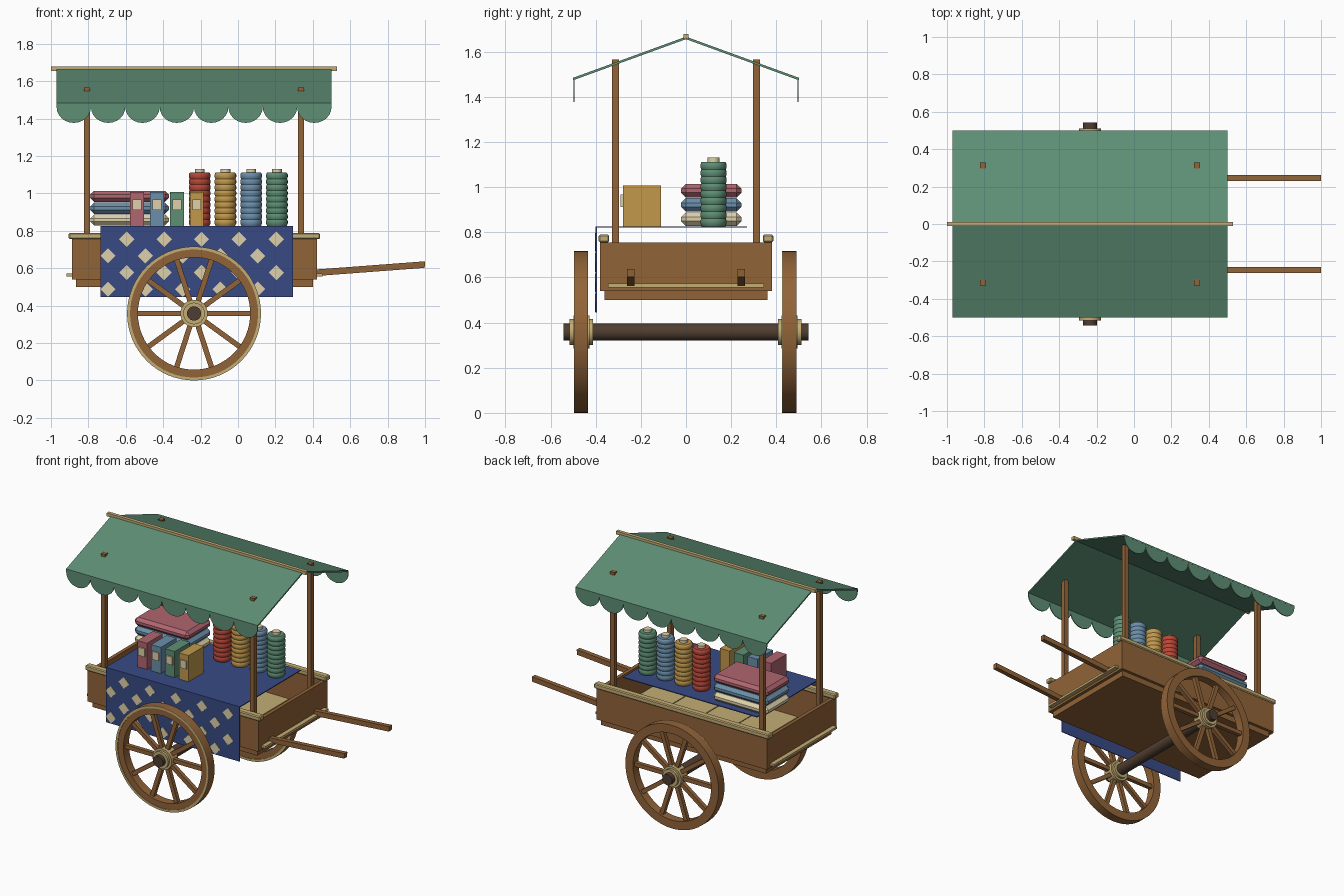
import bpy, bmesh, math
from mathutils import Matrix, Vector

if "Cube" in bpy.data.objects:
    bpy.data.objects.remove(bpy.data.objects["Cube"], do_unlink=True)


def material(name, rgb):
    col = [c / 12.92 if c < 0.04 else ((c + 0.055) / 1.055) ** 2.4 for c in rgb] + [1]
    m = bpy.data.materials.new(name)
    m.use_nodes = True
    m.diffuse_color = col
    m.node_tree.nodes["Principled BSDF"].inputs["Base Color"].default_value = col
    return m


WOOD = material("brown wood", (0.57, 0.39, 0.22))
PALE = material("pale wood", (0.77, 0.68, 0.46))
DARK = material("dark wood", (0.31, 0.24, 0.19))
GREEN = material("canopy green", (0.37, 0.56, 0.46))
NAVY = material("navy cloth", (0.22, 0.29, 0.52))
CREAM = material("cream", (0.87, 0.82, 0.67))
PINK = material("dusty pink", (0.69, 0.40, 0.44))
BLUE = material("soft blue", (0.42, 0.56, 0.67))
GOLD = material("mustard", (0.76, 0.60, 0.30))
RED = material("brick red", (0.72, 0.28, 0.22))


def finish(name, bm, mat, smooth=False):
    bmesh.ops.recalc_face_normals(bm, faces=bm.faces)
    me = bpy.data.meshes.new(name)
    bm.to_mesh(me)
    bm.free()
    me.materials.append(mat)
    ob = bpy.data.objects.new(name, me)
    bpy.context.collection.objects.link(ob)
    if smooth:
        bpy.ops.object.select_all(action="DESELECT")
        bpy.context.view_layer.objects.active = ob
        ob.select_set(True)
        bpy.ops.object.shade_smooth_by_angle(angle=math.radians(35))
    return ob


def box(name, mat, x, y, z, bevel=0.0, segments=1):
    """Box from (min, max) ranges, with optional chamfered edges."""
    bm = bmesh.new()
    lo, hi = Vector((x[0], y[0], z[0])), Vector((x[1], y[1], z[1]))
    bmesh.ops.create_cube(bm, size=1, matrix=Matrix.Translation((lo + hi) / 2) @ Matrix.Diagonal((*(hi - lo), 1)))
    if bevel:
        bmesh.ops.bevel(bm, geom=bm.edges[:], offset=bevel, segments=segments, affect="EDGES", profile=0.5)
    return finish(name, bm, mat)


def prism(name, mat, points, offset):
    """Closed 3D outline pushed along an offset vector."""
    bm = bmesh.new()
    face = bm.faces.new([bm.verts.new(p) for p in points])
    out = bmesh.ops.extrude_face_region(bm, geom=[face])
    bmesh.ops.translate(bm, vec=offset, verts=[v for v in out["geom"] if isinstance(v, bmesh.types.BMVert)])
    return finish(name, bm, mat)


def lathe(name, mat, profile, centre, along_y=False, closed=False, steps=40):
    """Spin (radius, height) points round z, or round y for wheel parts."""
    bm = bmesh.new()
    rings = []
    for k in range(steps):
        a = math.tau * k / steps
        rings.append([bm.verts.new((r * math.cos(a), r * math.sin(a), h)) for r, h in profile])
    n = len(profile)
    for k in range(steps):
        a, b = rings[k], rings[(k + 1) % steps]
        for i in range(n if closed else n - 1):
            j = (i + 1) % n
            bm.faces.new((a[i], b[i], b[j], a[j]))
    if not closed:
        bm.faces.new([r[0] for r in rings])
        bm.faces.new([r[-1] for r in rings])
    turn = Matrix.Rotation(math.pi / 2, 4, "X") if along_y else Matrix()
    bm.transform(Matrix.Translation(centre) @ turn)
    return finish(name, bm, mat, smooth=True)


# Cart bed: base, plank floor, walls, rails and end strips
box("bed_base", WOOD, (-0.866, 0.40), (-0.36, 0.36), (0.50, 0.54))
for i in range(5):
    x = -0.866 + i * 0.253
    box(f"floor_plank_{i}", PALE, (x + 0.003, x + 0.25), (-0.355, 0.355), (0.54, 0.553))
for side, s in (("front", -1), ("back", 1)):
    box(f"{side}_wall", WOOD, (-0.888, 0.422), sorted((s * 0.355, s * 0.38)), (0.54, 0.757))
    box(f"{side}_rail", PALE, (-0.905, 0.438), sorted((s * 0.34, s * 0.387)), (0.755, 0.789), 0.006)
for side, x, s in (("right", -0.888, -1), ("left", 0.422, 1)):
    box(f"{side}_end_wall", WOOD, sorted((x, x - s * 0.025)), (-0.355, 0.355), (0.54, 0.755))
    box(f"{side}_end_strip", PALE, sorted((x, x + s * 0.03)), (-0.345, 0.345), (0.556, 0.572))

# Pull handles
for side, y in (("front", -0.245), ("back", 0.245)):
    prism(f"{side}_handle", WOOD, [(0.40, y - 0.016, 0.557), (0.998, y - 0.016, 0.602),
          (1.0, y - 0.016, 0.637), (0.40, y - 0.016, 0.592)], (0, 0.032, 0))

# Wheels and axle
WX, WZ, R = -0.235, 0.358, 0.358
lathe("axle", DARK, [(0.038, -0.542), (0.038, 0.542)], (WX, 0, WZ), True, steps=24)
for side, y in (("front", -0.463), ("back", 0.459)):
    lathe(f"{side}_wheel_rim", WOOD, [(0.30, -0.03), (R, -0.03), (R, 0.03), (0.30, 0.03)],
          (WX, y, WZ), True, True, 64)
    lathe(f"{side}_wheel_band", PALE, [(0.342, 0.029), (R, 0.029), (R, 0.034), (0.342, 0.034)],
          (WX, y, WZ), True, True, 64)
    lathe(f"{side}_hub", PALE, [(0.058, -0.052), (0.058, -0.035), (0.073, -0.035), (0.073, 0.035),
                               (0.058, 0.035), (0.058, 0.052)], (WX, y, WZ), True, steps=32)
    for k in range(10):
        spoke = box(f"{side}_spoke_{k}", WOOD, (0.06, 0.31), (-0.014, 0.014), (-0.014, 0.014))
        spoke.matrix_world = Matrix.Translation((WX, y, WZ)) @ Matrix.Rotation(math.tau * k / 10, 4, "Y")

# Posts
for i, x in enumerate((-0.807, 0.337)):
    for side, y in (("front", -0.312), ("back", 0.312)):
        box(f"{side}_post_{i}", WOOD, (x - 0.016, x + 0.016), (y - 0.016, y + 0.016), (0.54, 1.565))

# Canopy: ridge pole, two slopes and scalloped valances
X0, X1 = -0.97, 0.50
box("ridge_pole", PALE, (-1.0, 0.53), (-0.012, 0.012), (1.655, 1.678))
for side, s in (("front", -1), ("back", 1)):
    prism(f"{side}_canopy_slope", GREEN, [(X0, 0, 1.666), (X0, s * 0.50, 1.484),
          (X0, s * 0.50, 1.473), (X0, 0, 1.655)], (X1 - X0, 0, 0))
    r = (X1 - X0) / 16
    outline = [(X0, s * 0.499, 1.48)]
    for k in range(8):
        cx = X0 + (2 * k + 1) * r
        first = 0 if k == 0 else 1
        outline += [(cx - r * math.cos(t * math.pi / 12), s * 0.499, 1.462 - 0.085 * math.sin(t * math.pi / 12))
                    for t in range(first, 13)]
    outline.append((X1, s * 0.499, 1.48))
    prism(f"{side}_valance", GREEN, outline, (0, -s * 0.006, 0))

# Display cloth with diamond pattern on the hanging part
TOP = 0.826
prism("display_cloth", NAVY, [(-0.735, y, z) for y, z in
      ((-0.40, 0.445), (-0.40, TOP), (0.27, TOP), (0.27, TOP - 0.006), (-0.394, TOP - 0.006), (-0.394, 0.445))],
      (1.028, 0, 0))
for row in range(4):
    for col in range(5):
        x, z, h = -0.595 - 0.1 * (row % 2) + 0.2 * col, 0.755 - 0.089 * row, 0.041
        h = min(h, x + 0.735)
        prism(f"diamond_{row}_{col}", CREAM, [(x - h, -0.403, z), (x, -0.403, z - h),
              (x + h, -0.403, z), (x, -0.403, z + h)], (0, 0.004, 0))

# Ridged fabric rolls with pale cores
for i, mat in enumerate((RED, GOLD, BLUE, GREEN)):
    x = -0.205 + 0.1377 * i
    prof = [(0.052, TOP)]
    for k in range(9):
        z = TOP + 0.004 + 0.031 * k
        prof += [(0.054, z), (0.058, z + 0.009), (0.058, z + 0.022), (0.054, z + 0.031)][(k > 0):]
    prof.append((0.050, TOP + 0.286))
    lathe(f"fabric_roll_{i}", mat, prof, (x, 0.122, 0), steps=28)
    lathe(f"roll_core_{i}", CREAM, [(0.026, 1.10), (0.026, 1.13)], (x, 0.122, 0), steps=20)

# Boxes with labels
for i, mat in enumerate((PINK, BLUE, GREEN, GOLD)):
    x = -0.54 + 0.1065 * i
    box(f"goods_box_{i}", mat, (x - 0.037, x + 0.037), (-0.28, -0.11), (TOP, 1.008))
    box(f"box_label_{i}", CREAM, (x - 0.024, x + 0.024), (-0.289, -0.28), (0.912, 0.968))

# Stack of folded cushions
for i, mat in enumerate((CREAM, BLUE, PINK)):
    z = TOP + 0.002 + 0.063 * i
    box(f"cushion_{i}", mat, (-0.79, -0.37), (-0.022, 0.245), (z, z + 0.06), 0.021)
